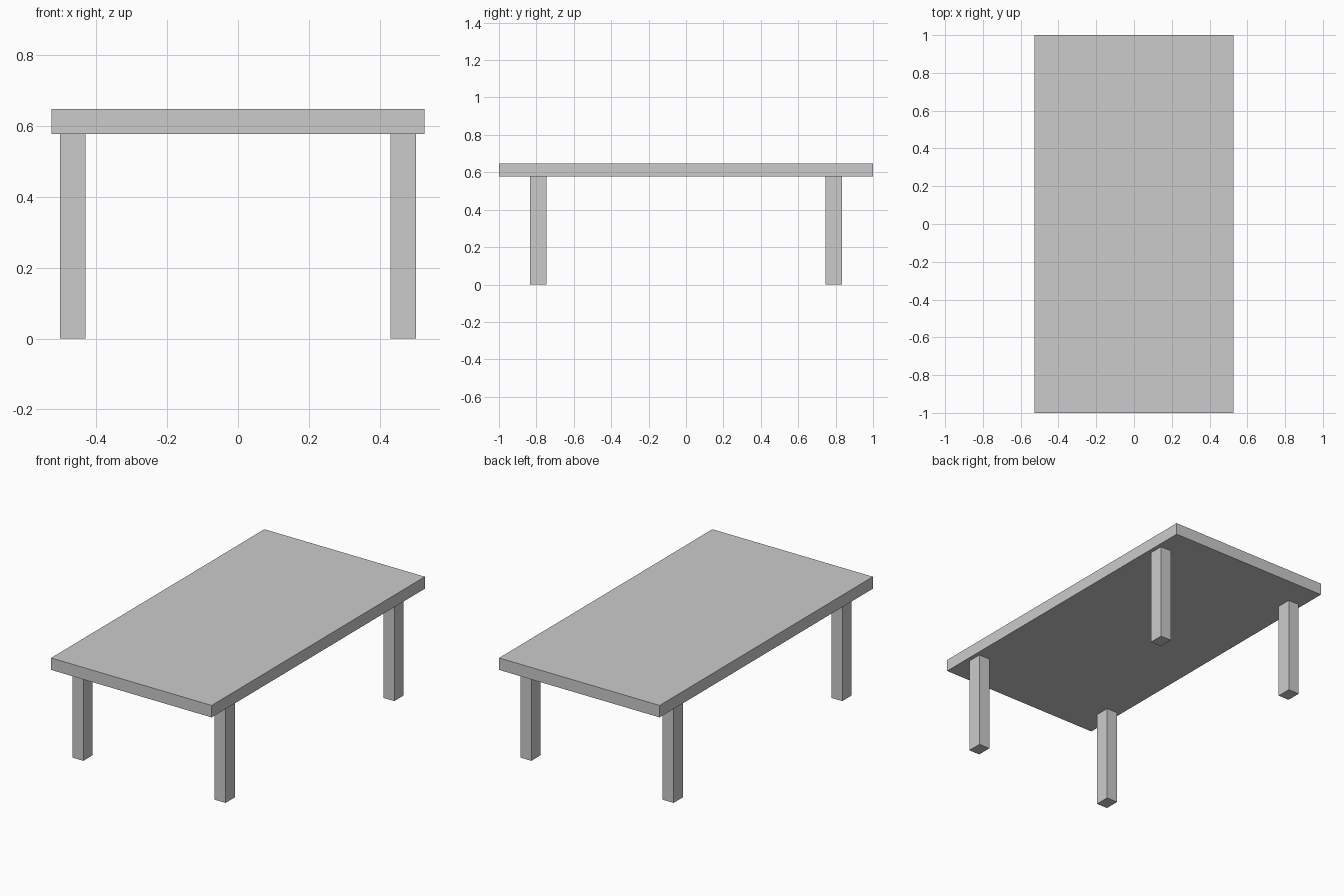
import bpy

if "Cube" in bpy.data.objects:
    bpy.data.objects.remove(bpy.data.objects["Cube"])

TOP_Z, UNDER_Z = 0.648, 0.577


def box(name, centre, size):
    """Add a flat-faced box with its real dimensions in the mesh."""
    bpy.ops.mesh.primitive_cube_add(size=1, location=centre)
    ob = bpy.context.object
    ob.name = name
    ob.scale = size
    bpy.ops.object.transform_apply(location=False, rotation=False, scale=True)
    return ob


# Table top slab
box("table_top", (0, 0, (TOP_Z + UNDER_Z) / 2), (1.054, 2.0, TOP_Z - UNDER_Z))

# Four legs, reaching from the floor to the underside
for y_name, sy in (("front", -1), ("back", 1)):
    for x_name, sx in (("left", -1), ("right", 1)):
        box(f"{y_name}_{x_name}_leg",
            (sx * 0.467, sy * 0.791, UNDER_Z / 2),
            (0.072, 0.088, UNDER_Z))
